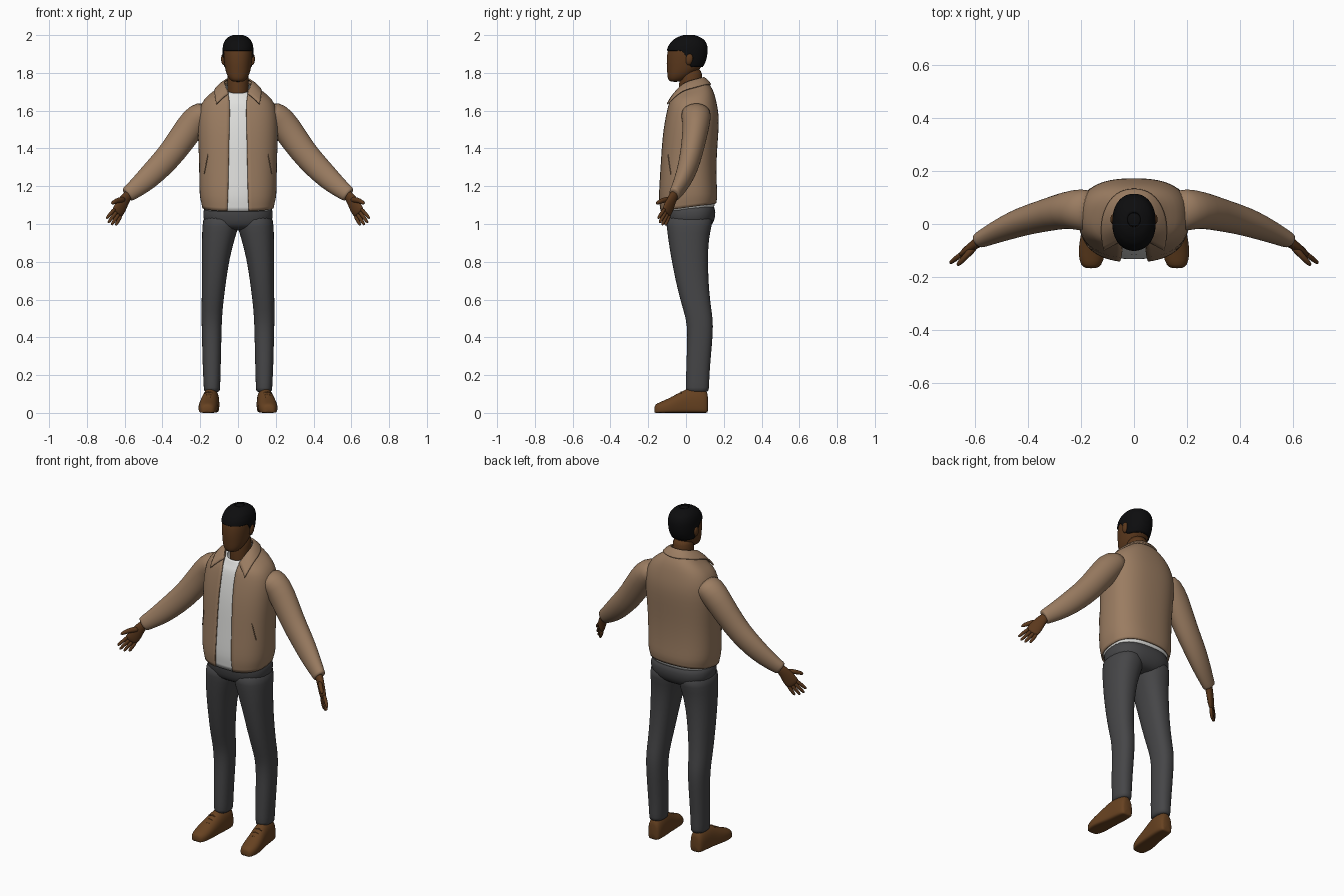
import bpy, math
from mathutils import Vector


def material(name, rgb):
    m = bpy.data.materials.new(name)
    m.diffuse_color = (*rgb, 1)
    return m


TAN = material("tan_cloth", (0.325, 0.202, 0.120))
SEAM = material("dark_tan_seam", (0.19, 0.115, 0.065))
GREY = material("charcoal_denim", (0.061, 0.061, 0.064))
WHITE = material("white_cotton", (0.75, 0.75, 0.73))
SKIN = material("brown_skin", (0.105, 0.040, 0.012))
BLACK = material("black_hair", (0.004, 0.004, 0.0045))
LEATHER = material("brown_leather", (0.135, 0.054, 0.015))


def loft(name, rings, mat, closed=True, caps=True, thick=0, sub=1):
    """Skin a list of rings into one smooth object."""
    n = len(rings[0])
    verts = [p for r in rings for p in r]
    faces = []
    for k in range(len(rings) - 1):
        for i in range(n if closed else n - 1):
            j = (i + 1) % n
            faces.append((k * n + i, k * n + j, (k + 1) * n + j, (k + 1) * n + i))
    if caps:
        faces.append(tuple(reversed(range(n))))
        faces.append(tuple(range(len(verts) - n, len(verts))))
    me = bpy.data.meshes.new(name)
    me.from_pydata([tuple(v) for v in verts], [], faces)
    me.materials.append(mat)
    me.polygons.foreach_set("use_smooth", [True] * len(me.polygons))
    ob = bpy.data.objects.new(name, me)
    bpy.context.collection.objects.link(ob)
    if sub:
        s = ob.modifiers.new("smooth", 'SUBSURF')
        s.levels = s.render_levels = sub
        s.boundary_smooth = 'PRESERVE_CORNERS'
    if thick:
        ob.modifiers.new("thickness", 'SOLIDIFY').thickness = thick
    return ob


def oval(z, hw, yf, yb, tilt=0, n=2.3, cx=0, gap=0, seg=32):
    """Horizontal rounded ring, optionally open at the front by a gap half-width."""
    yc, ry = (yf + yb) / 2, (yb - yf) / 2
    p0 = math.asin((gap / hw) ** (n / 2)) if gap else 0
    pts = []
    for i in range(seg + 1 if gap else seg):
        p = p0 + (2 * math.pi - 2 * p0) * i / seg
        sx, sy = math.sin(p), -math.cos(p)
        kx = math.copysign(abs(sx) ** (2 / n), sx)
        ky = math.copysign(abs(sy) ** (2 / n), sy)
        pts.append(Vector((cx + hw * kx, yc + ry * ky, z + tilt * ky)))
    return pts


def tube(name, stations, ref, mat, seg=14, side=1):
    """Tube through (x, y, z, radius along ref, other radius) stations."""
    pts = [Vector(s[:3]) for s in stations]
    rings = []
    for i, s in enumerate(stations):
        t = (pts[min(i + 1, len(pts) - 1)] - pts[max(i - 1, 0)]).normalized()
        u = Vector(ref)
        u = (u - t * u.dot(t)).normalized()
        v = t.cross(u)
        ring = []
        for j in range(seg):
            a = side * 2 * math.pi * j / seg
            p = pts[i] + u * s[3] * math.cos(a) + v * s[4] * math.sin(a)
            ring.append(Vector((p.x * side, p.y, p.z)))
        rings.append(ring)
    return loft(name, rings, mat)


def prof(table, z):
    """Interpolate a profile table at a height."""
    for a, b in zip(table, table[1:]):
        if z <= b[0]:
            f = max(0, (z - a[0]) / (b[0] - a[0]))
            return [p + (q - p) * f for p, q in zip(a, b)]
    return list(table[-1])


# Jacket: z, half width, front y, back y, tilt, opening half width
TORSO = [(1.088, .190, -.138, .160, .020, .058), (1.12, .197, -.143, .165, .014, .056),
         (1.15, .204, -.146, .167, .008, .054), (1.22, .206, -.142, .162, 0, .052),
         (1.32, .206, -.135, .161, 0, .050), (1.42, .211, -.129, .167, 0, .048),
         (1.51, .214, -.119, .174, 0, .046), (1.58, .211, -.106, .174, 0, .044),
         (1.64, .196, -.092, .163, 0, .045), (1.68, .163, -.082, .150, .015, .048),
         (1.71, .110, -.072, .130, .025, .052), (1.735, .076, -.062, .100, .030, .055)]
loft("jacket_body", [oval(z, w, f, b, t, 2.5, gap=g) for z, w, f, b, t, g in TORSO],
     TAN, closed=False, caps=False, thick=.008)

# Shirt worn inside the jacket, slightly longer at the back
shirt = []
for z, w, f, b, t, g in TORSO:
    dz = -.012 if z > 1.66 or z < 1.1 else 0
    shirt.append(oval(z + dz, w - .012, f + .011, b - .011, t * (.5 if z < 1.2 else 1), 2.5))
loft("shirt", shirt, WHITE, caps=False, thick=.004)

# Folded collar: fold line and outer edge, mirrored across the back
FOLD = [(.050, -.066, 1.692), (.074, -.02, 1.748), (.072, .04, 1.765), (.046, .086, 1.776), (0, .100, 1.779)]
EDGE = [(.115, -.102, 1.637), (.128, -.035, 1.708), (.120, .05, 1.726), (.072, .122, 1.745), (0, .140, 1.738)]


def both(path):
    return [Vector(p) for p in path] + [Vector((-x, y, z)) for x, y, z in path[-2::-1]]


fold, edge = both(FOLD), both(EDGE)
mid = [(a + b) / 2 + Vector((0, 0, .006)) for a, b in zip(fold, edge)]
loft("collar", [edge, mid, fold], TAN, closed=False, caps=False, thick=.008, sub=2)

# Head: z, half width, front y, back y
HEAD = [(1.752, .028, -.084, -.030), (1.765, .045, -.096, 0), (1.79, .060, -.099, .035),
        (1.82, .068, -.101, .075), (1.85, .073, -.103, .096), (1.88, .076, -.102, .105),
        (1.91, .077, -.099, .109), (1.94, .075, -.090, .108), (1.965, .066, -.071, .097),
        (1.985, .046, -.040, .070), (1.994, .020, -.008, .038)]
loft("head", [oval(*r, n=2.2) for r in HEAD], SKIN)
loft("neck", [oval(z, .057, f, b, n=2) for z, f, b in
              ((1.6, -.04, .09), (1.7, -.04, .09), (1.76, -.035, .085), (1.83, -.03, .088))], SKIN)

# Hair cap: high hairline over the face, lower behind the ears
hair = []
SEG = 48
for k in range(11):
    ring = []
    for i in range(SEG):
        ang = abs(180 - abs(360 * i / SEG - 180))
        s = min(1, max(0, (ang - 75) / 35))
        low = 1.918 - .088 * s * s * (3 - 2 * s)
        f = 1 - (1 - k / 10) ** 1.5
        z = low + (1.994 - low) * f
        _, w, yf, yb = prof(HEAD, z)
        ring.append(oval(z + .006 * f, w + .006, yf - .005, yb + .006, n=2.2, seg=SEG)[i])
    hair.append(ring)
cap = loft("hair", hair, BLACK, caps=False, thick=.009)
crown = loft("hair_crown", [oval(1.992, .03, -.014, .046, n=2.2), oval(2.0, .024, -.008, .04, n=2.2)], BLACK)

# Hips joining the legs
loft("hips", [oval(*r, n=2.5) for r in
              ((.965, .10, -.06, .10), (.985, .16, -.098, .132), (1.02, .184, -.110, .152),
               (1.06, .186, -.116, .158), (1.12, .178, -.118, .150))], GREY)

# Trouser leg: z, inner x, outer x, front y, back y
LEG = [(.108, .096, .180, .000, .120), (.125, .095, .181, -.001, .122), (.2, .092, .185, 0, .124),
       (.3, .090, .189, .003, .132), (.42, .087, .191, .008, .143), (.5, .085, .194, 0, .143),
       (.58, .078, .193, -.026, .129), (.7, .063, .191, -.056, .119), (.82, .044, .191, -.079, .116),
       (.92, .018, .191, -.095, .121), (.985, -.004, .190, -.103, .135), (1.06, -.01, .184, -.112, .150)]

# Shoe: y, centre x, half width, top z
SHOE = [(-.168, .163, .022, .036), (-.157, .162, .039, .050), (-.12, .160, .051, .064),
        (-.07, .157, .051, .088), (-.02, .150, .047, .116), (.02, .145, .045, .134),
        (.075, .141, .044, .134), (.108, .140, .037, .122), (.117, .140, .027, .095)]


def shoe_ring(y, cx, hw, top, side):
    pts = []
    for i in range(20):
        a = side * 2 * math.pi * i / 20
        c, s = math.cos(a), math.sin(a)
        n = 2.2 if s > 0 else 5
        x = cx + hw * math.copysign(abs(c) ** (2 / n), c)
        z = top * .4 + (top * .6 if s > 0 else top * .4) * math.copysign(abs(s) ** (2 / n), s)
        pts.append(Vector((x * side, y, z)))
    return pts[::-1]


# Sleeve: centre, front-back radius, vertical radius
SLEEVE = [(.150, .050, 1.600, .078, .058), (.205, .054, 1.572, .080, .076), (.250, .055, 1.520, .070, .079),
          (.345, .030, 1.380, .060, .071), (.415, .012, 1.305, .055, .068), (.485, -.015, 1.235, .047, .061),
          (.545, -.042, 1.185, .037, .049), (.582, -.060, 1.158, .031, .042), (.588, -.063, 1.153, .029, .040)]
PALM = [(.565, -.052, 1.170, .026, .022), (.590, -.068, 1.146, .027, .021), (.612, -.084, 1.108, .037, .018),
        (.630, -.097, 1.075, .040, .016), (.644, -.107, 1.052, .037, .012)]
THUMB = [(.596, -.080, 1.130, .018, .015), (.632, -.117, 1.128, .015, .013),
         (.655, -.142, 1.117, .012, .011), (.670, -.158, 1.107, .008, .007)]
ALONG, ACROSS = Vector((.52, -.40, -.75)), Vector((.60, -.46, .65))
KNUCKLE = Vector((.637, -.102, 1.060))

for side, tag in ((1, "left"), (-1, "right")):
    loft(tag + "_trouser_leg", [oval(z, (b - a) / 2, f, k, n=2.3, cx=side * (a + b) / 2, seg=24)
                                for z, a, b, f, k in LEG], GREY)
    loft(tag + "_shoe", [shoe_ring(*r, side) for r in SHOE], LEATHER)
    # Laces across the instep
    for k, (y, z) in enumerate(((-.075, .087), (-.05, .101), (-.027, .114))):
        tube(f"{tag}_lace_{k + 1}", [(.128, y, z - .012, .004, .004), (.154, y, z + .001, .004, .004),
                                     (.180, y, z - .012, .004, .004)], (0, 1, 0), LEATHER, 6, side)
    tube(tag + "_sleeve", SLEEVE, (0, 1, 0), TAN, 24, side)
    tube(tag + "_palm", PALM, ACROSS, SKIN, 16, side)
    tube(tag + "_thumb", THUMB, ACROSS, SKIN, 10, side)
    for finger, off, size in (("index", .028, .074), ("middle", .0095, .084),
                              ("ring", -.0095, .078), ("little", -.027, .060)):
        st = []
        for f, r in ((-.15, .011), (.4, .0108), (.8, .0095), (1, .006)):
            p = KNUCKLE + ACROSS * off * (1 + .3 * f) + ALONG * size * f
            st.append((*p, r, r))
        tube(f"{tag}_{finger}_finger", st, ACROSS, SKIN, 8, side)
    # Slanted pocket opening lying on the jacket front
    st = []
    for f in (0, .33, .67, 1):
        x, z = .158 + .022 * f, 1.375 - .115 * f
        _, w, yf, yb, _, _ = prof(TORSO, z)
        y = (yf + yb) / 2 - (yb - yf) / 2 * (1 - (x / w) ** 2.5) ** .4
        st.append((x, y, z, .0035, .003))
    tube(tag + "_pocket_seam", st, (0, 1, 0), SEAM, 6, side)
    # Ear
    tube(tag + "_ear", [(.071, .012, 1.842, .008, .006), (.078, .014, 1.852, .015, .010),
                        (.081, .018, 1.875, .021, .010), (.080, .020, 1.893, .016, .008),
                        (.077, .020, 1.900, .008, .005)], (0, 1, 0), SKIN, 12, side)
